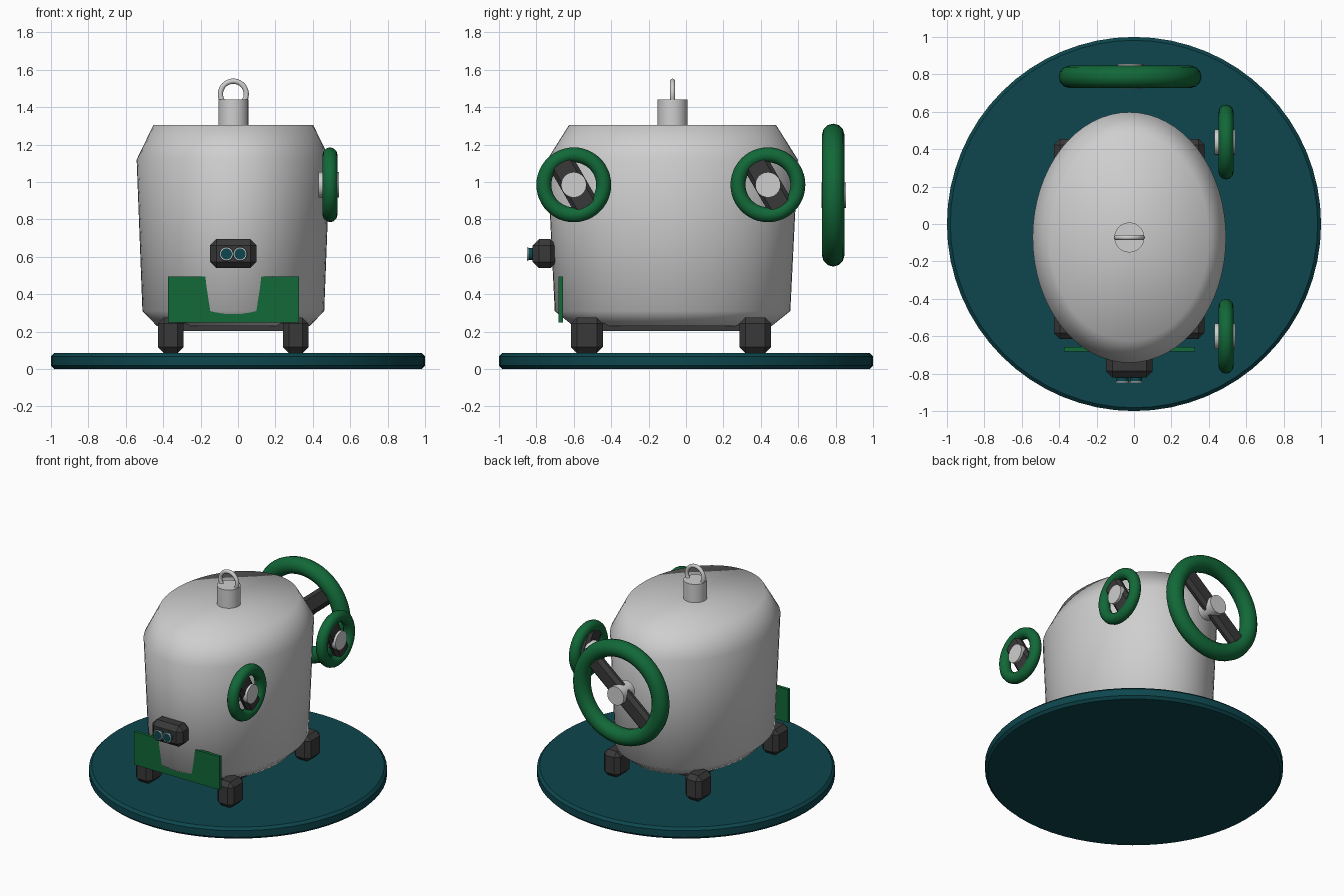
import bpy, bmesh
from math import radians, cos, sin, tau

cube = bpy.data.objects.get("Cube")
if cube:
    bpy.data.objects.remove(cube, do_unlink=True)


def material(name, rgb):
    mat = bpy.data.materials.new(name)
    mat.use_nodes = True
    mat.diffuse_color = (*rgb, 1)
    mat.node_tree.nodes["Principled BSDF"].inputs["Base Color"].default_value = (*rgb, 1)
    return mat


LIGHT = material("light grey", (0.62, 0.62, 0.62))
DARK = material("charcoal", (0.04, 0.04, 0.04))
GREEN = material("green", (0.006, 0.14, 0.04))
TEAL = material("dark teal", (0.004, 0.062, 0.075))

CX, CY = -0.025, -0.072  # centre of the body


def finish(name, mat, smooth=True):
    ob = bpy.context.object
    ob.name = name
    ob.data.materials.append(mat)
    if smooth:
        bpy.ops.object.shade_smooth_by_angle(angle=radians(40))
    return ob


def box(name, mat, loc, size, bevel=0.0, rot=(0, 0, 0)):
    bm = bmesh.new()
    bmesh.ops.create_cube(bm, size=1)
    bmesh.ops.scale(bm, vec=size, verts=bm.verts)
    if bevel:
        bmesh.ops.bevel(bm, geom=bm.edges[:], offset=bevel, segments=1, affect='EDGES')
    return from_bmesh(name, mat, bm, loc, rot)


def from_bmesh(name, mat, bm, loc=(0, 0, 0), rot=(0, 0, 0)):
    mesh = bpy.data.meshes.new(name)
    bm.to_mesh(mesh)
    bm.free()
    mesh.materials.append(mat)
    ob = bpy.data.objects.new(name, mesh)
    ob.location, ob.rotation_euler = loc, rot
    bpy.context.collection.objects.link(ob)
    return ob


def cylinder(name, mat, loc, radius, depth, rot=(0, 0, 0), sides=32):
    bpy.ops.mesh.primitive_cylinder_add(vertices=sides, radius=radius, depth=depth,
                                        location=loc, rotation=rot)
    return finish(name, mat)


def ring(name, mat, loc, major, minor, rot, sides=12):
    bpy.ops.mesh.primitive_torus_add(major_radius=major, minor_radius=minor,
                                     major_segments=48, minor_segments=sides,
                                     location=loc, rotation=rot)
    ob = finish(name, mat, False)
    ob.data.shade_smooth()
    return ob


# Round base plate with chamfered rims
base = cylinder("base_plate", TEAL, (0, 0, 0.0425), 1, 0.085, sides=64)
rim = base.modifiers.new("rim", 'BEVEL')
rim.width, rim.segments = 0.018, 1

# Elliptical body: scaled rings stacked up the profile and closed with fans
profile = [(0.79, 0.23), (0.94, 0.31), (1.0, 1.12), (0.826, 1.305)]
SIDES = 64
bm = bmesh.new()
loops = [[bm.verts.new((0.517 * s * cos(tau * i / SIDES), 0.67 * s * sin(tau * i / SIDES), z))
          for i in range(SIDES)] for s, z in profile]
bottom = bm.verts.new((0, 0, profile[0][1]))
top = bm.verts.new((0, 0, profile[-1][1]))
for i in range(SIDES):
    j = (i + 1) % SIDES
    for a, b in zip(loops, loops[1:]):
        bm.faces.new((a[i], a[j], b[j], b[i]))
    bm.faces.new((loops[0][j], loops[0][i], bottom))
    bm.faces.new((loops[-1][i], loops[-1][j], top))
body = from_bmesh("body", LIGHT, bm, (CX, CY, 0))
body.data.shade_smooth()

# Lifting post and ring
cylinder("lifting_post", LIGHT, (CX, CY, 1.36), 0.08, 0.16)
ring("lifting_ring", LIGHT, (CX, CY, 1.47), 0.069, 0.014, (radians(90), 0, 0))

# Four feet joined by a thin frame
for side, x in (("right", -0.36), ("left", 0.308)):
    for end, y in (("front", -0.53), ("back", 0.37)):
        box(f"{end}_{side}_foot", DARK, (x, y, 0.18), (0.137, 0.17, 0.19), 0.032)
box("foot_frame", DARK, (CX, -0.08, 0.225), (0.63, 0.86, 0.045))

# Front shield, partly sunk into the body
box("front_shield", GREEN, (CX, -0.669, 0.372), (0.7, 0.023, 0.245))

# Front sensor housing with a pair of lenses
box("sensor_housing", DARK, (CX, -0.755, 0.617), (0.25, 0.13, 0.155), 0.034)
for side, x in (("right", -0.062), ("left", 0.011)):
    turn = (radians(90), 0, 0)
    cylinder(side + "_lens", TEAL, (x, -0.825, 0.615), 0.032, 0.05, turn, 24)
    ring(side + "_lens_rim", LIGHT, (x, -0.846, 0.615), 0.032, 0.005, turn, 8)

# Two small handwheels on the left side
for end, y in (("front", -0.6), ("back", 0.438)):
    at = (0.492, y, 0.985)
    turn = (0, radians(90), 0)
    ring(end + "_handwheel_rim", GREEN, at, 0.16, 0.04, turn)
    cylinder(end + "_handwheel_hub", LIGHT, (0.485, y, 0.985), 0.068, 0.11, turn, 24)
    box(end + "_handwheel_spoke", DARK, at, (0.06, 0.32, 0.14), 0.02, (radians(120), 0, 0))

# Large handwheel at the back
at = (-0.021, 0.787, 0.93)
turn = (radians(90), 0, 0)
ring("back_wheel_rim", GREEN, at, 0.322, 0.06, turn)
cylinder("back_wheel_hub", LIGHT, (-0.021, 0.79, 0.93), 0.068, 0.13, turn, 24)
box("back_wheel_spoke", DARK, at, (0.64, 0.07, 0.13), 0.025, (0, radians(-40), 0))
